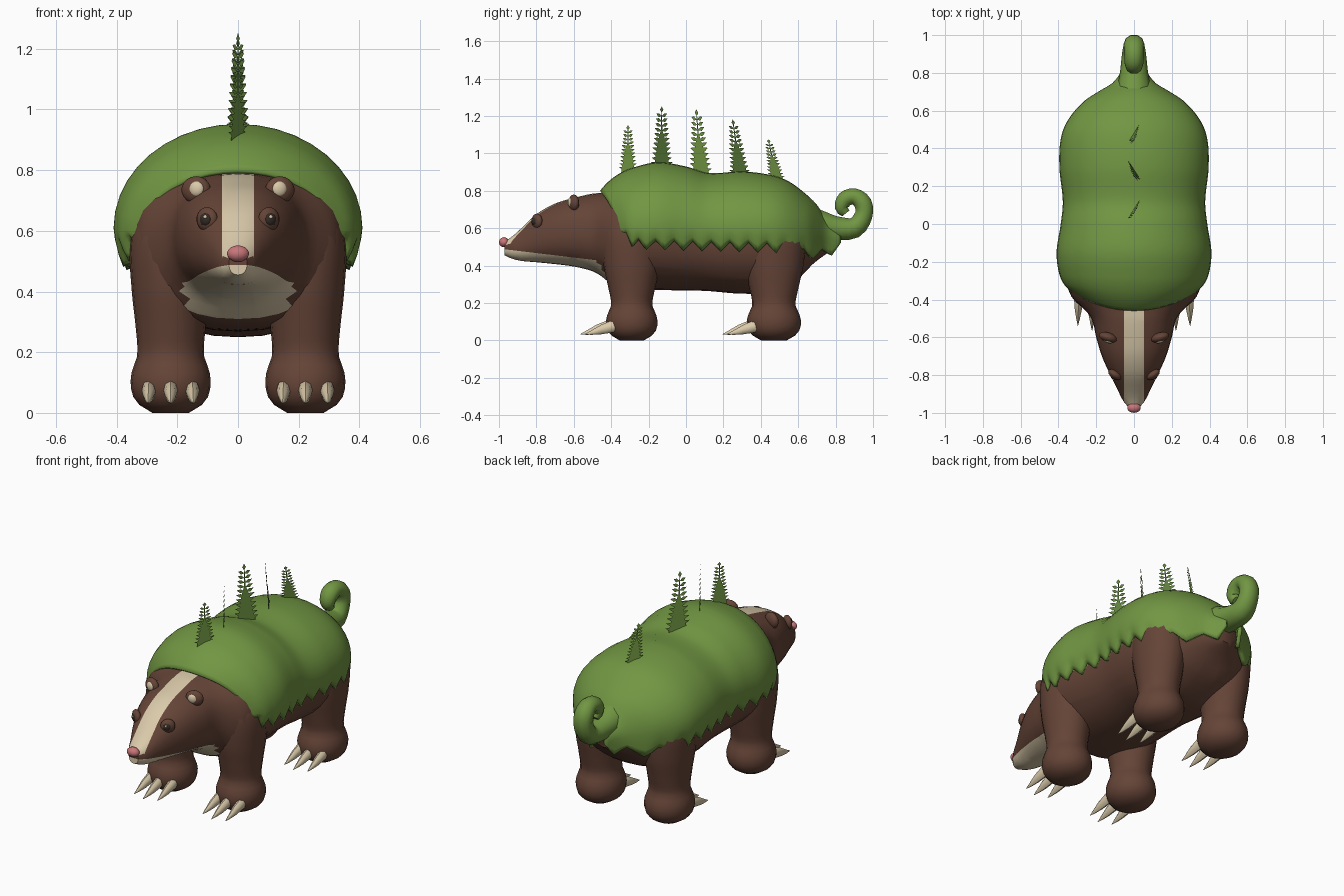
import bpy, bmesh, math
from mathutils import Vector, Matrix

if "Cube" in bpy.data.objects:
    bpy.data.objects.remove(bpy.data.objects["Cube"])


def material(name, rgb):
    m = bpy.data.materials.new(name)
    m.diffuse_color = (*rgb, 1)
    m.use_nodes = True
    m.node_tree.nodes["Principled BSDF"].inputs["Base Color"].default_value = m.diffuse_color
    return m


GREEN = material("moss_green", (0.165, 0.305, 0.055))
LEAF = material("leaf_green", (0.11, 0.21, 0.045))
BROWN = material("fur_brown", (0.13, 0.058, 0.038))
CREAM = material("cream", (0.70, 0.59, 0.40))
PINK = material("nose_pink", (0.58, 0.18, 0.19))
DARK = material("eye_dark", (0.035, 0.025, 0.02))


def finish(bm, name, mats, angle=50):
    me = bpy.data.meshes.new(name)
    bm.to_mesh(me)
    bm.free()
    for m in mats:
        me.materials.append(m)
    for p in me.polygons:
        p.use_smooth = True
    me.set_sharp_from_angle(angle=math.radians(angle))
    ob = bpy.data.objects.new(name, me)
    bpy.context.collection.objects.link(ob)
    return ob


def sample(table, t):
    """Smooth interpolation of table rows, keyed on their first value."""
    n = len(table)
    t = min(max(t, table[0][0]), table[-1][0])
    i = next(k for k in range(n - 1) if t <= table[k + 1][0])
    a, b = table[i], table[i + 1]
    p, q = table[max(i - 1, 0)], table[min(i + 2, n - 1)]
    h = b[0] - a[0]
    s = (t - a[0]) / h
    out = []
    for k in range(1, len(a)):
        m0 = (b[k] - p[k]) / (b[0] - p[0]) * h
        m1 = (q[k] - a[k]) / (q[0] - a[0]) * h
        out.append((2*s**3 - 3*s*s + 1)*a[k] + (s**3 - 2*s*s + s)*m0
                   + (3*s*s - 2*s**3)*b[k] + (s**3 - s*s)*m1)
    return out


def loft(rings, closed=True, caps=True):
    bm = bmesh.new()
    rows = [[bm.verts.new(p) for p in r] for r in rings]
    n = len(rows[0])
    for a, b in zip(rows, rows[1:]):
        for j in range(n if closed else n - 1):
            k = (j + 1) % n
            bm.faces.new((a[j], a[k], b[k], b[j]))
    if caps:
        bm.faces.new(rows[0])
        bm.faces.new(rows[-1])
        bmesh.ops.recalc_face_normals(bm, faces=bm.faces)
    return bm


def spow(v, e):
    return math.copysign(abs(v) ** e, v)


def blob(name, loc, size, mat, yaw=0):
    bm = bmesh.new()
    bmesh.ops.create_uvsphere(bm, u_segments=14, v_segments=9, radius=1)
    bm.transform(Matrix.Translation(loc) @ Matrix.Rotation(yaw, 4, 'Z')
                 @ Matrix.Diagonal((*size, 1)))
    return finish(bm, name, [mat])


# Head and torso in one loft: y, half width, bottom, top
BODY = [(-.97, .03, .455, .53), (-.93, .062, .437, .555), (-.88, .085, .425, .60),
        (-.8, .125, .418, .675), (-.7, .17, .408, .732), (-.6, .2, .395, .762),
        (-.5, .225, .37, .785), (-.44, .275, .335, .79), (-.4, .32, .30, .80),
        (-.3, .35, .28, .86), (-.15, .355, .27, .89), (.1, .335, .265, .84),
        (.3, .345, .25, .84), (.45, .335, .26, .82), (.6, .27, .33, .75),
        (.68, .18, .41, .67), (.76, .06, .47, .59)]
rings = []
for i in range(61):
    y = -.97 + 1.73 * i / 60
    w, lo, hi = sample(BODY, y)
    rings.append([(w * spow(math.cos(a), .88), y,
                   (lo + hi) / 2 + (hi - lo) / 2 * spow(math.sin(a), .88))
                  for a in (math.tau * j / 32 for j in range(32))])
bm = loft(rings)
# Cut lines for the face stripe and the pale chin
chin_n = Vector((0, .12, 1))
for co, no in (((.052, 0, 0), (1, 0, 0)), ((-.052, 0, 0), (1, 0, 0)),
               ((0, -.95, .485), chin_n), ((0, -.41, 0), (0, 1, 0))):
    bmesh.ops.bisect_plane(bm, geom=bm.verts[:] + bm.edges[:] + bm.faces[:],
                           plane_co=co, plane_no=no)
bm.normal_update()
for f in bm.faces:
    c = f.calc_center_median()
    under = (c - Vector((0, -.95, .485))).dot(chin_n) < 0
    stripe = abs(c.x) < .052 and f.normal.z > .2
    if c.y < -.41 and ((under and abs(c.x) < .18) or stripe):
        f.material_index = 1
finish(bm, "head_and_body", [BROWN, CREAM])

# Mossy back: y, half width, widest height, top, lower edge
SHELL = [(-.46, .31, .60, .80), (-.42, .335, .60, .845), (-.36, .37, .60, .89),
         (-.28, .395, .60, .925), (-.15, .41, .61, .952), (0, .388, .61, .93),
         (.12, .377, .60, .895), (.3, .395, .60, .903), (.45, .388, .60, .885),
         (.55, .35, .59, .85), (.65, .265, .58, .775), (.7, .19, .56, .725),
         (.75, .11, .55, .655), (.83, .055, .54, .60)]
EDGE = [(-.46, .585), (-.36, .55), (-.28, .515), (0, .505), (.5, .49), (.65, .465),
        (.75, .47), (.83, .50)]
rings = []
for i in range(79):
    y = -.46 + 1.29 * i / 78
    w, zc, top = sample(SHELL, y)
    tooth = abs((i / 6) % 1 - .5) * 2 - .5
    edge = sample(EDGE, y)[0] + .05 * tooth
    front = max(0, 1 - (y + .46) / .25) ** 1.5
    half = []
    for j in range(11):
        a = math.pi / 2 * j / 10
        half.append((w * math.sin(a), y + .085 * front * math.sin(a) ** 2,
                     zc + (top - zc) * math.cos(a)))
    for s in (.35, .7, 1):
        half.append((w * (1 - .07 * s * s), y + .085 * front, zc + (edge - zc) * s))
    rings.append([(-x, yy, z) for x, yy, z in half[:0:-1]] + half)
bm = loft(rings, closed=False, caps=False)
bm.normal_update()
if sum(f.normal.z for f in bm.faces) < 0:
    bmesh.ops.reverse_faces(bm, faces=bm.faces[:])
shell = finish(bm, "mossy_back", [GREEN])
mod = shell.modifiers.new("thickness", 'SOLIDIFY')
mod.thickness, mod.offset = .022, -1

# Curled tail: path parameter, y, z, radius
TAIL = [(0, .70, .62, .085), (1, .80, .60, .068), (2, .90, .602, .058),
        (3, .95, .67, .05), (4, .945, .735, .05), (5, .90, .77, .045),
        (6, .85, .755, .045), (7, .832, .71, .038), (8, .855, .68, .025)]
rings = []
for i in range(25):
    t = i / 3
    y, z, r = sample(TAIL, t)
    a, b = sample(TAIL, t - .05), sample(TAIL, t + .05)
    d = Vector((0, b[0] - a[0], b[1] - a[1])).normalized()
    side = d.cross(Vector((1, 0, 0)))
    rings.append([Vector((0, y, z)) + r * (side * math.sin(u)
                  + Vector((1, 0, 0)) * math.cos(u) * 1.1)
                  for u in (math.tau * j / 10 for j in range(10))])
finish(loft(rings), "curled_tail", [GREEN])

# Legs: height, side radius, lengthwise radius
LEG = [(0, .06, .065), (.015, .09, .095), (.05, .122, .128), (.1, .132, .138),
       (.14, .127, .13), (.19, .11, .11), (.28, .115, .125), (.4, .128, .15),
       (.55, .135, .16), (.64, .115, .14), (.71, .06, .08)]
for s, side in ((1, "left"), (-1, "right")):
    for label, yc, k in (("front", -.29, 1.0), ("rear", .47, 1.05)):
        rings = []
        for i in range(28):
            z = .71 * i / 27
            rx, ry = sample(LEG, z)
            rings.append([(s * .222 + rx * math.cos(a), yc + k * ry * math.sin(a), z)
                          for a in (math.tau * j / 20 for j in range(20))])
        finish(loft(rings), f"{label}_leg_{side}", [BROWN])
        # Three curved claws per foot: y, z and radius along each claw
        for n, off in enumerate((-.07, 0, .07)):
            rings = []
            back = .025 * abs(off) / .07
            for dy, z, r in ((-.07, .08, .025), (-.13, .075, .03), (-.19, .058, .023),
                             (-.24, .042, .011), (-.275, .033, .001)):
                spread = off * (1 - .35 * (dy + .07))
                rings.append([(s * .222 + spread + .8 * r * math.cos(a), yc + dy + back,
                               z + 1.1 * r * math.sin(a))
                              for a in (math.tau * j / 8 for j in range(8))])
            finish(loft(rings), f"{label}_claw_{side}_{n + 1}", [CREAM])

    # Ears and eyes
    blob(f"ear_{side}", (s * .138, -.6, .735), (.05, .026, .045), BROWN, s * .3)
    blob(f"inner_ear_{side}", (s * .137, -.617, .738), (.026, .014, .026), CREAM, s * .3)
    blob(f"eyelid_{side}", (s * .102, -.797, .638), (.04, .022, .04), BROWN, s * .6)
    blob(f"eye_{side}", (s * .107, -.81, .638), (.022, .013, .022), DARK, s * .6)
    blob(f"eye_glint_{side}", (s * .108, -.823, .646), (.006, .004, .006), CREAM)

blob("nose", (0, -.973, .525), (.037, .027, .027), PINK)

# Flat ferns along the spine: base y, top y, base z, top z, yaw sign
FERNS = [(-.31, -.31, .905, 1.15, 1), (-.13, -.13, .925, 1.25, -1),
         (.08, .055, .89, 1.235, 1), (.29, .25, .885, 1.18, -1),
         (.485, .44, .86, 1.075, 1)]
for n, (y0, y1, z0, z1, turn) in enumerate(FERNS):
    bm = bmesh.new()
    h = z1 - z0
    width = .055 * (h / .32) ** .6

    def point(u, t):
        return bm.verts.new((turn * .55 * u, y0 + (y1 - y0) * t + .85 * u, z0 + h * t))

    # Tapering core and thin stem
    bm.faces.new([point(-width * .95, -.06), point(width * .95, -.06),
                  point(width * .4, .45), point(.004, .62), point(.002, 1),
                  point(-.002, 1), point(-.004, .62), point(-width * .4, .45)])
    # Paired leaflets
    for i in range(11):
        t = .04 + .08 * i
        reach = width * (1.25 - .78 * t)
        for s in (-1, 1):
            bm.faces.new([point(0, t), point(s * reach * .6, t - .012),
                          point(s * reach, t + .045), point(s * reach * .5, t + .05)])
    bm.faces.new([point(0, .9), point(.011, .95), point(0, 1), point(-.011, .95)])
    finish(bm, f"fern_{n + 1}", [LEAF if turn < 0 else GREEN])
